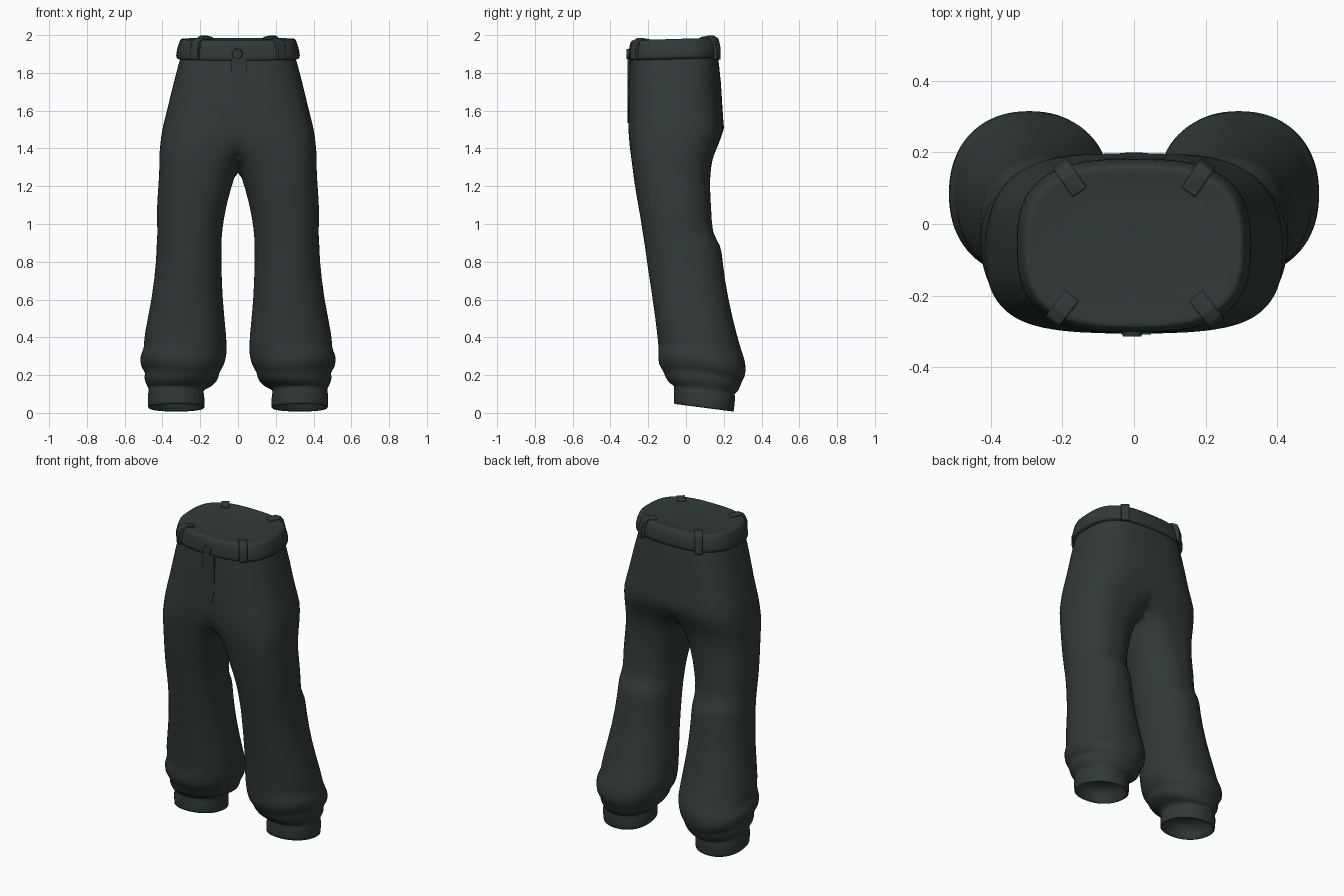
import bpy, bmesh, math
from mathutils import Vector

if "Cube" in bpy.data.objects:
    bpy.data.objects.remove(bpy.data.objects["Cube"])

cloth = bpy.data.materials.new("dark green grey cloth")
cloth.diffuse_color = (0.031, 0.042, 0.041, 1)
cloth.use_nodes = True
cloth.node_tree.nodes["Principled BSDF"].inputs["Base Color"].default_value = cloth.diffuse_color


def finish(name, bm):
    bmesh.ops.recalc_face_normals(bm, faces=bm.faces)
    me = bpy.data.meshes.new(name)
    bm.to_mesh(me)
    bm.free()
    ob = bpy.data.objects.new(name, me)
    bpy.context.collection.objects.link(ob)
    me.materials.append(cloth)
    for p in me.polygons:
        p.use_smooth = True
    return ob


def oval(t, x0, x1, y0, y1, n):
    """Point on a squared-off oval filling the given box."""
    c, s = math.cos(t), math.sin(t)
    px = math.copysign(abs(c) ** (2 / n), c)
    py = math.copysign(abs(s) ** (2 / n), s)
    return (x0 + x1) / 2 + (x1 - x0) / 2 * px, (y0 + y1) / 2 + (y1 - y0) / 2 * py


def loft(name, rows, power, lift, cap_first=False, cap_last=False, seg=40):
    bm = bmesh.new()
    rings = []
    for z, x0, x1, y0, y1 in rows:
        ring = []
        for i in range(seg):
            t = 2 * math.pi * (i + 0.5) / seg
            x, y = oval(t, x0, x1, y0, y1, power(z))
            ring.append(bm.verts.new((x, y, z + lift(x, y, z, t))))
        rings.append(ring)
    for a, b in zip(rings, rings[1:]):
        for i in range(seg):
            j = (i + 1) % seg
            bm.faces.new((a[i], a[j], b[j], b[i]))
    if cap_first:
        bm.faces.new(rings[0])
    if cap_last:
        bm.faces.new(rings[-1])
    return finish(name, bm)


# Trouser leg and half seat: z, inner x, outer x, front y, back y
leg_rows = [
    (.13, .22, .44, -.02, .21), (.04, .195, .46, -.045, .235),
    (.022, .178, .475, -.062, .252), (.035, .175, .477, -.064, .254),
    (.105, .178, .48, -.066, .262), (.125, .19, .468, -.06, .255),
    (.14, .125, .487, -.085, .27), (.175, .10, .50, -.112, .288),
    (.205, .10, .487, -.118, .295), (.235, .075, .518, -.148, .318),
    (.30, .06, .52, -.148, .316), (.335, .06, .495, -.146, .297),
    (.40, .06, .502, -.152, .273), (.60, .082, .455, -.176, .222),
    (.80, .088, .432, -.206, .192), (.875, .086, .432, -.215, .188),
    (.935, .088, .425, -.225, .138), (1.05, .076, .433, -.242, .136),
    (1.20, .04, .42, -.27, .124), (1.31, 0, .416, -.285, .134),
    (1.36, -.05, .418, -.292, .145), (1.42, -.13, .412, -.30, .172),
    (1.50, -.26, .404, -.306, .203), (1.60, -.37, .376, -.307, .193),
    (1.75, -.34, .342, -.306, .187), (1.90, -.30, .30, -.296, .168)]


def leg_power(z):
    return 2.2 if z < 1.1 else min(2.8, 2.2 + (z - 1.1) * 1.5)


def leg_lift(x, y, z, t):
    d = -.13 * (y - .095) * max(0, min(1, (.45 - z) / .2))   # hem drops at the back
    if .13 < z < .45:
        d += .012 * math.sin(2 * t + 9 * z)                  # slumped folds
    if .7 < z < 1.3:
        d += .02 * math.sin(t + 1)                           # slanted knee creases
    return d


legs = loft("trouser_legs_and_seat", leg_rows, leg_power, leg_lift, cap_first=True)
mir = legs.modifiers.new("mirror", 'MIRROR')
mir.use_bisect_axis[0] = True
mir.use_clip = True
mir.merge_threshold = .002
sub = legs.modifiers.new("smooth", 'SUBSURF')
sub.levels = sub.render_levels = 1

# Waistband with closed top
band_rows = [(z, -x, x, f, b) for z, x, f, b in [
    (1.872, .292, -.285, .16), (1.872, .32, -.302, .18), (1.885, .332, -.305, .184),
    (1.93, .322, -.303, .182), (1.968, .311, -.296, .17), (1.982, .302, -.286, .158),
    (1.978, .285, -.268, .142), (1.97, .2, -.19, .09)]]
band = loft("waistband", band_rows, lambda z: 2.8,
            lambda x, y, z, t: .03 * (y + .06), cap_last=True)
sub = band.modifiers.new("smooth", 'SUBSURF')
sub.levels = sub.render_levels = 1


# Belt loops, strips that fold over the rim
def belt_loop(name, x, back):
    bm = bmesh.new()
    side = 1 if back else -1
    u = min(1, abs(x) / .325)
    y = -.06 + side * .243 * (1 - u ** 2.8) ** (1 / 2.8)
    out = Vector((x * .8, side * .23, 0)).normalized()
    tan = Vector((-out.y, out.x, 0))
    top = 1.998 if back else 1.985
    path = [(.0, 1.868), (.016, 1.872), (.016, 1.93), (.002, top - .015),
            (-.03, top), (-.085, top - .008), (-.085, 1.96), (-.02, 1.95)]
    sides = []
    for w in (-.024, .024):
        sides.append([bm.verts.new(Vector((x, y, 0)) + out * o + tan * w
                                   + Vector((0, 0, z))) for o, z in path])
    a, b = sides
    bm.faces.new(a)
    bm.faces.new(b[::-1])
    for i in range(len(path)):
        j = (i + 1) % len(path)
        bm.faces.new((a[i], b[i], b[j], a[j]))
    ob = finish(name, bm)
    bev = ob.modifiers.new("bevel", 'BEVEL')
    bev.width = .004
    bev.segments = 2


for label, sx in (("left", 1), ("right", -1)):
    belt_loop(label + "_front_belt_loop", sx * .225, False)
    belt_loop(label + "_back_belt_loop", sx * .2, True)

# Waist button
bm = bmesh.new()
bmesh.ops.create_cone(bm, cap_ends=True, segments=20, radius1=.03, radius2=.026, depth=.02)
for v in bm.verts:
    v.co = Vector((v.co.x - .005, -.304 - v.co.z, v.co.y + 1.9))
finish("waist_button", bm)

# Fly flap with curved lower edge
bm = bmesh.new()
outline = [(-.035, 1.875), (-.035, 1.535), (0, 1.548), (.028, 1.575), (.044, 1.62), (.047, 1.875)]
f = bm.faces.new([bm.verts.new((x, -.3, z)) for x, z in outline])
new = bmesh.ops.extrude_face_region(bm, geom=[f])
for v in new["geom"]:
    if isinstance(v, bmesh.types.BMVert):
        v.co.y -= .009
finish("fly_flap", bm)

# Keep hard edges crisp on the small parts
for ob in bpy.data.objects:
    ob.select_set(ob.name in ("waist_button", "fly_flap") or "belt_loop" in ob.name)
    if ob.select_get():
        bpy.context.view_layer.objects.active = ob
bpy.ops.object.shade_smooth_by_angle(angle=math.radians(35))
